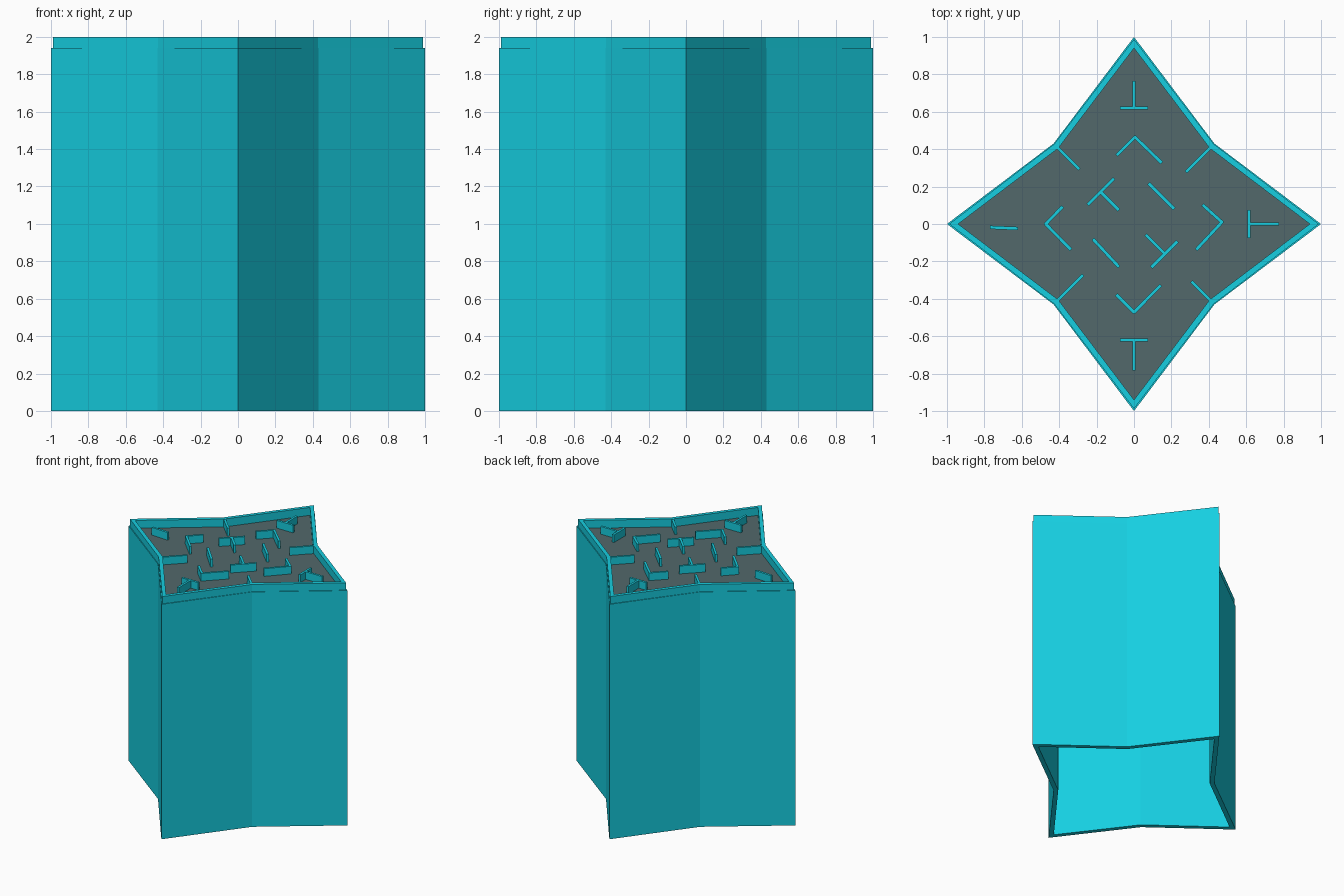
import bpy, bmesh, math
from mathutils import Vector, Matrix

if "Cube" in bpy.data.objects:
    bpy.data.objects.remove(bpy.data.objects["Cube"])


def material(name, rgb):
    m = bpy.data.materials.new(name)
    m.diffuse_color = (*rgb, 1)
    m.use_nodes = True
    m.node_tree.nodes["Principled BSDF"].inputs["Base Color"].default_value = m.diffuse_color
    return m


CYAN = material("cyan", (0.008, 0.62, 0.75))
GREY = material("dark_grey", (0.085, 0.14, 0.145))


def finish(name, bm, mat):
    bmesh.ops.recalc_face_normals(bm, faces=bm.faces[:])
    me = bpy.data.meshes.new(name)
    bm.to_mesh(me)
    bm.free()
    me.materials.append(mat)
    ob = bpy.data.objects.new(name, me)
    bpy.context.collection.objects.link(ob)
    return ob


def star(tip, valley):
    pts = []
    for i in range(4):
        a = i * math.pi / 2
        pts.append((tip * math.cos(a), tip * math.sin(a)))
        b = a + math.pi / 4
        r = valley * math.sqrt(2)
        pts.append((r * math.cos(b), r * math.sin(b)))
    return pts


def tube(name, rings, mat):
    """Closed skin through star outlines given as (tip, valley, z)."""
    bm = bmesh.new()
    loops = [[bm.verts.new((x, y, z)) for x, y in star(t, v)] for t, v, z in rings]
    for a, b in zip(loops, loops[1:] + loops[:1]):
        for i in range(8):
            j = (i + 1) % 8
            bm.faces.new((a[i], a[j], b[j], b[i]))
    return finish(name, bm, mat)


# Hollow star-shaped body with a slightly stepped rim
tube("star_body", [(1.0, 0.43, 0), (1.0, 0.43, 1.94), (0.988, 0.427, 1.94),
                   (0.988, 0.427, 2.0), (0.94, 0.405, 2.0), (0.94, 0.405, 0)], CYAN)

# Recessed floor plate just below the rim
bm = bmesh.new()
plate = bm.faces.new([bm.verts.new((x, y, 1.90)) for x, y in star(0.942, 0.406)])
ext = bmesh.ops.extrude_face_region(bm, geom=[plate], use_keep_orig=True)
bmesh.ops.translate(bm, vec=(0, 0, 0.035),
                    verts=[v for v in ext["geom"] if isinstance(v, bmesh.types.BMVert)])
finish("floor_plate", bm, GREY)


def ridges(name, paths, width=0.018, z0=1.93, z1=1.998):
    """Thin upright walls along each polyline."""
    bm = bmesh.new()
    for path in paths:
        for p, q in zip(path, path[1:]):
            p, q = Vector(p), Vector(q)
            d, c = q - p, (p + q) / 2
            m = (Matrix.Translation((c.x, c.y, (z0 + z1) / 2))
                 @ Matrix.Rotation(math.atan2(d.y, d.x), 4, 'Z')
                 @ Matrix.Diagonal((d.length + width / 2, width, z1 - z0, 1)))
            bmesh.ops.create_cube(bm, size=1, matrix=m)
    return finish(name, bm, CYAN)


# T-shaped walls in the star arms
ridges("arm_walls", [
    [(-0.07, 0.62), (0.07, 0.62)], [(0, 0.62), (0, 0.76)],
    [(-0.07, -0.62), (0.07, -0.62)], [(0, -0.62), (0, -0.78)],
    [(0.615, -0.07), (0.615, 0.07)], [(0.615, 0), (0.77, 0)],
    [(-0.765, -0.018), (-0.625, -0.024)]])

# Short walls running in from the four valleys
ridges("valley_walls", [
    [(sx * 0.415, sy * 0.415), (sx * r, sy * r)]
    for sx, sy, r in ((-1, 1, 0.295), (1, 1, 0.28), (-1, -1, 0.275), (1, -1, 0.31))])

# Chevron walls around the middle
ridges("chevron_walls", [
    [(-0.09, 0.37), (0.005, 0.465), (0.145, 0.33)],
    [(0.37, 0.10), (0.47, 0.01), (0.335, -0.135)],
    [(-0.092, -0.38), (0, -0.472), (0.14, -0.33)],
    [(-0.385, 0.09), (-0.472, 0), (-0.34, -0.135)]])

# Diagonal walls at the centre
ridges("centre_walls", [
    [(-0.245, 0.105), (-0.11, 0.24)], [(-0.178, 0.172), (-0.083, 0.077)],
    [(0.08, 0.215), (0.212, 0.083)], [(-0.217, -0.083), (-0.083, -0.227)],
    [(0.095, -0.23), (0.23, -0.095)], [(0.065, -0.06), (0.165, -0.16)]], z1=2.0)
